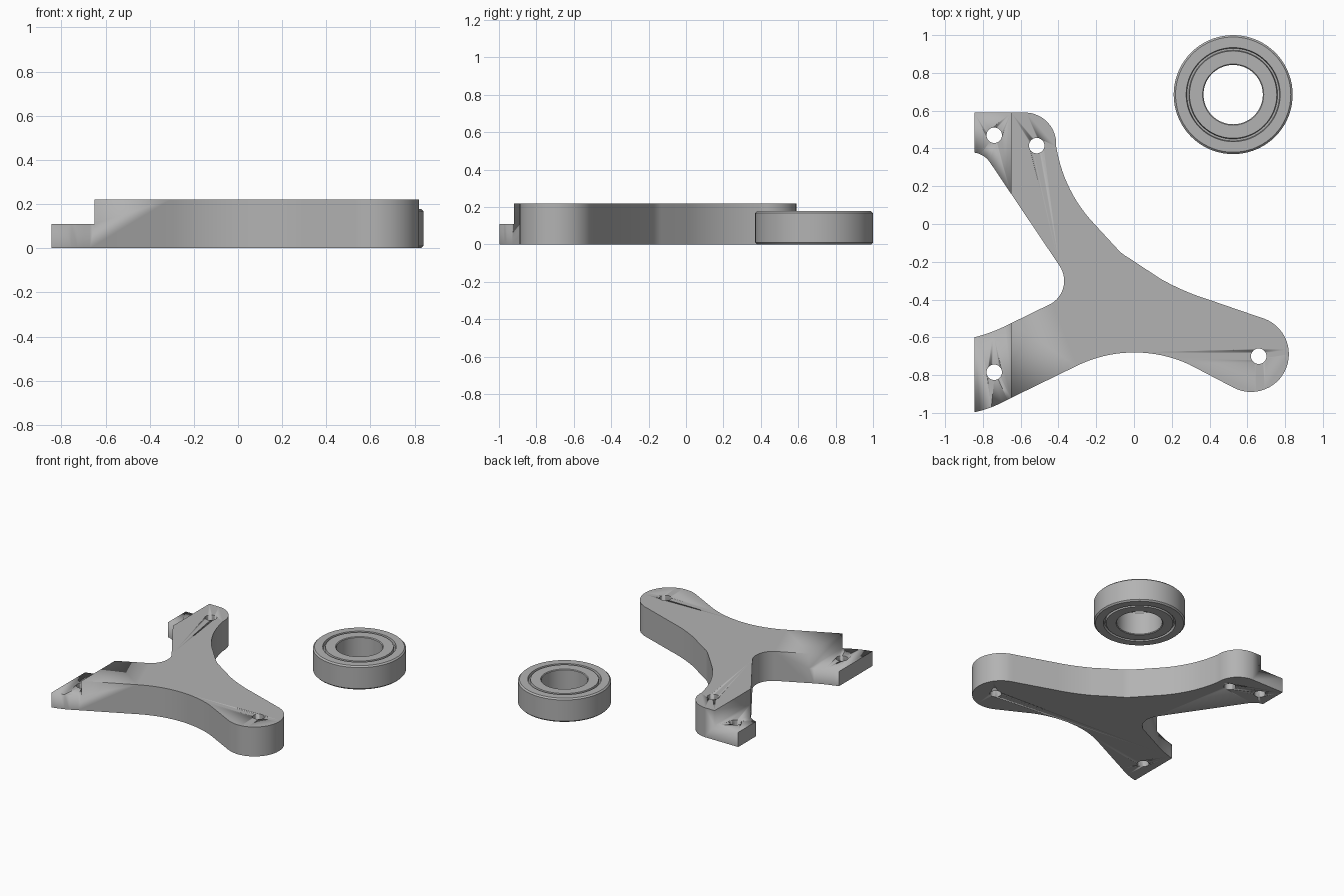
import bpy, bmesh, math
from mathutils import Vector

if "Cube" in bpy.data.objects:
    bpy.data.objects.remove(bpy.data.objects["Cube"])

grey = bpy.data.materials.new("machined grey")
grey.diffuse_color = (0.45, 0.45, 0.45, 1)
grey.use_nodes = True
grey.node_tree.nodes["Principled BSDF"].inputs["Base Color"].default_value = grey.diffuse_color


def make_object(name, bm, angle=30):
    bmesh.ops.recalc_face_normals(bm, faces=bm.faces[:])
    mesh = bpy.data.meshes.new(name)
    bm.to_mesh(mesh)
    bm.free()
    mesh.materials.append(grey)
    ob = bpy.data.objects.new(name, mesh)
    bpy.context.collection.objects.link(ob)
    bpy.ops.object.select_all(action='DESELECT')
    ob.select_set(True)
    bpy.context.view_layer.objects.active = ob
    bpy.ops.object.shade_smooth_by_angle(angle=math.radians(angle))
    return ob


def arc(a, m, b, steps=12):
    """Points on the circle from a through m to b."""
    (ax, ay), (bx, by), (cx, cy) = a, m, b
    d = 2 * (ax * (by - cy) + bx * (cy - ay) + cx * (ay - by))
    sa, sb, sc = ax * ax + ay * ay, bx * bx + by * by, cx * cx + cy * cy
    c = Vector(((sa * (by - cy) + sb * (cy - ay) + sc * (ay - by)) / d,
                (sa * (cx - bx) + sb * (ax - cx) + sc * (bx - ax)) / d))
    r = (Vector(a) - c).length
    t0, tm, t1 = (math.atan2(p[1] - c.y, p[0] - c.x) for p in (a, m, b))
    sweep = (t1 - t0) % math.tau
    if (tm - t0) % math.tau > sweep:
        sweep -= math.tau
    return [(c.x + r * math.cos(t0 + sweep * i / steps),
             c.y + r * math.sin(t0 + sweep * i / steps)) for i in range(steps + 1)]


def prism(name, pts, z0, z1):
    bm = bmesh.new()
    face = bm.faces.new([bm.verts.new((x, y, z0)) for x, y in pts])
    top = bmesh.ops.extrude_face_region(bm, geom=[face])['geom']
    bmesh.ops.translate(bm, vec=(0, 0, z1 - z0),
                        verts=[v for v in top if isinstance(v, bmesh.types.BMVert)])
    return make_object(name, bm)


def cut(target, cutter):
    mod = target.modifiers.new("cut", 'BOOLEAN')
    mod.operation, mod.solver, mod.object = 'DIFFERENCE', 'EXACT', cutter
    bpy.context.view_layer.objects.active = target
    bpy.ops.object.modifier_apply(modifier=mod.name)
    bpy.data.objects.remove(cutter)


# Three-armed bracket outline, clockwise from the upper left corner
outline = [(-0.845, 0.59)]
outline += arc((-0.57, 0.59), (-0.457, 0.538), (-0.412, 0.41))      # upper arm tip
outline += arc((-0.408, 0.39), (-0.337, 0.18), (-0.21, 0.0))        # upper arm flank
outline += arc((-0.09, -0.13), (-0.062, -0.157), (-0.03, -0.178), 5)
outline += arc((0.14, -0.29), (0.26, -0.35), (0.40, -0.402), 8)
outline += arc((0.67, -0.495), (0.82, -0.69), (0.53, -0.868), 28)   # right arm tip
outline += arc((0.295, -0.745), (0.0, -0.68), (-0.305, -0.752), 20) # lower hollow
outline += arc((-0.67, -0.93), (-0.755, -0.97), (-0.845, -0.997), 6)
outline += arc((-0.845, -0.60), (-0.745, -0.568), (-0.65, -0.525), 6)
outline += arc((-0.435, -0.42), (-0.37, -0.31), (-0.395, -0.22), 14) # inner crotch
outline += arc((-0.765, 0.33), (-0.80, 0.362), (-0.845, 0.378), 6)
bracket = prism("bracket", outline, 0, 0.22)

# Half-height mounting steps on the left ends
cut(bracket, prism("step_cutter", [(-1, -1.2), (-0.65, -1.2), (-0.65, 0.8), (-1, 0.8)], 0.11, 0.4))

# Bolt holes
for x, y in [(-0.74, 0.47), (-0.515, 0.415), (-0.74, -0.785), (0.66, -0.70)]:
    circle = [(x + 0.041 * math.cos(math.tau * i / 32),
               y + 0.041 * math.sin(math.tau * i / 32)) for i in range(32)]
    cut(bracket, prism("hole_cutter", circle, -0.1, 0.4))
bpy.ops.object.shade_smooth_by_angle(angle=math.radians(30))

# Ball bearing: lathed half section mirrored about its mid height
H = 0.178
half = [(0.157, 0.005), (0.162, 0), (0.231, 0), (0.235, 0.02), (0.245, 0.02),
        (0.249, 0), (0.305, 0), (0.315, 0.01)]
section = half + [(r, H - z) for r, z in reversed(half)]
N = 72
bm = bmesh.new()
rings = [[bm.verts.new((0.525 + r * math.cos(math.tau * i / N),
                        0.685 + r * math.sin(math.tau * i / N), z)) for i in range(N)]
         for r, z in section]
for k, ring in enumerate(rings):
    nxt = rings[(k + 1) % len(rings)]
    for i in range(N):
        j = (i + 1) % N
        bm.faces.new((ring[i], ring[j], nxt[j], nxt[i]))
make_object("bearing", bm)
